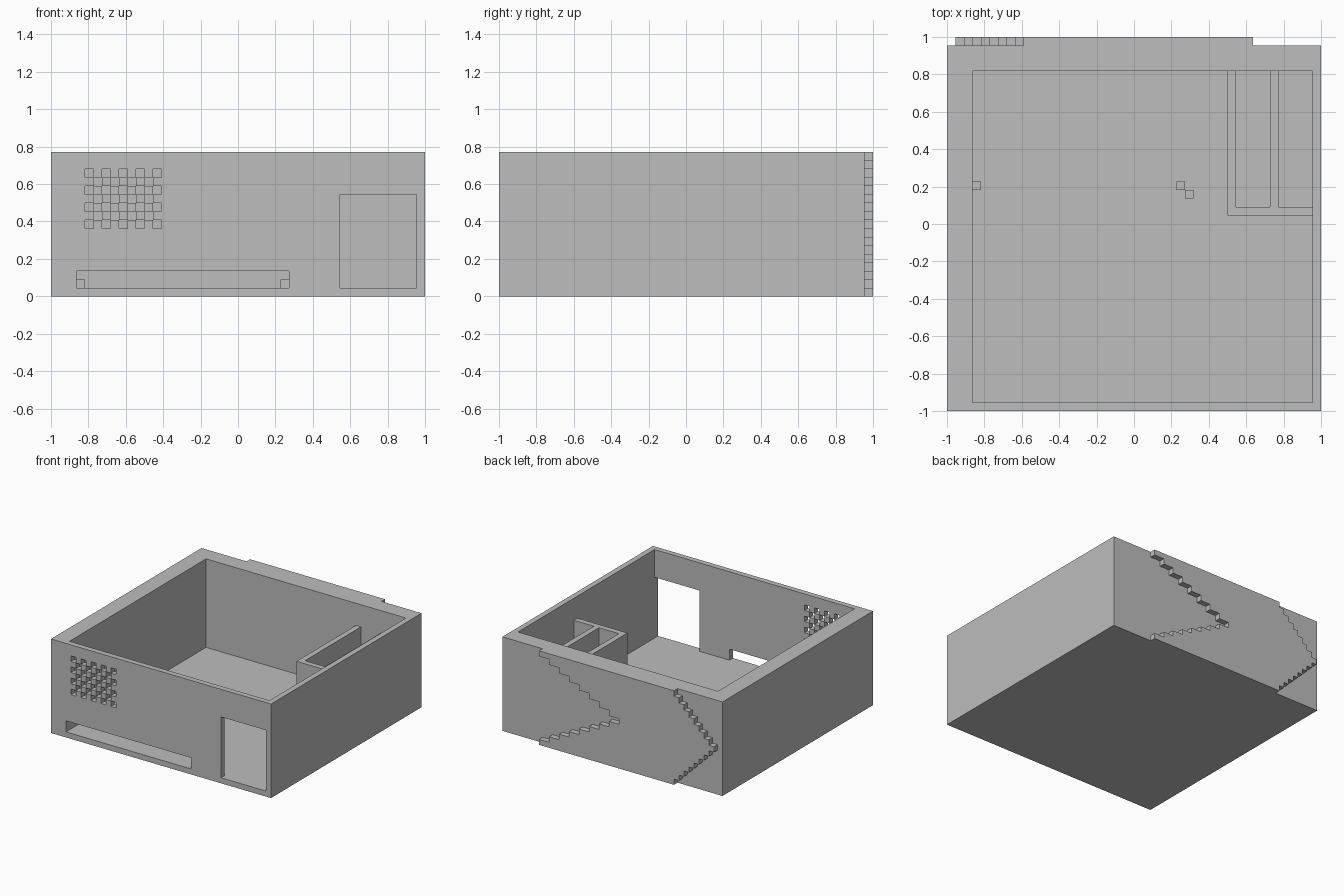
import bpy
import bmesh
from mathutils import Vector

cube = bpy.data.objects.get("Cube")
if cube:
    bpy.data.objects.remove(cube, do_unlink=True)

U = 2 / 44          # one block of the building grid
HEIGHT = 17         # wall height in blocks

grey = bpy.data.materials.new("plain grey")
grey.use_nodes = True
grey.diffuse_color = (0.51, 0.51, 0.51, 1)
grey.node_tree.nodes["Principled BSDF"].inputs["Base Color"].default_value = (0.51, 0.51, 0.51, 1)


def point(i, j, k):
    """Grid corner to model space."""
    return Vector(((i - 22) * U, (j - 22) * U, k * U))


def finish(name, bm):
    bmesh.ops.remove_doubles(bm, verts=bm.verts, dist=1e-5)
    mesh = bpy.data.meshes.new(name)
    bm.to_mesh(mesh)
    bm.free()
    mesh.materials.append(grey)
    obj = bpy.data.objects.new(name, mesh)
    bpy.context.collection.objects.link(obj)
    return obj


def build_cells(name, cuts, solid):
    """Mesh the outer skin of the cells for which solid(i, j, k) holds."""
    bm = bmesh.new()
    sizes = [len(c) - 1 for c in cuts]

    def filled(n):
        inside = all(0 <= n[a] < sizes[a] for a in range(3))
        return inside and solid(*[cuts[a][n[a]] for a in range(3)])

    for i in range(sizes[0]):
        for j in range(sizes[1]):
            for k in range(sizes[2]):
                cell = (i, j, k)
                if not filled(cell):
                    continue
                for axis in range(3):
                    for side in (0, 1):
                        near = list(cell)
                        near[axis] += 2 * side - 1
                        if filled(near):
                            continue
                        b, c = (axis + 1) % 3, (axis + 2) % 3
                        quad = []
                        for db, dc in ((0, 0), (1, 0), (1, 1), (0, 1)):
                            n = list(cell)
                            n[axis] += side
                            n[b] += db
                            n[c] += dc
                            quad.append(bm.verts.new(point(*[cuts[a][n[a]] for a in range(3)])))
                        bm.faces.new(quad if side else quad[::-1])
    return finish(name, bm)


# Open-topped shell: floor, thick back wall, front wall with its openings
def shell_solid(x, y, z):
    if z == 0 or y >= 40:
        return True
    if y == 0:
        doorway = 34 <= x < 43 and z < 12
        low_slot = 3 <= x < 28 and z < 3
        lattice = 4 <= x < 13 and 8 <= z < 15 and (x + z) % 2 == 0
        return not (doorway or low_slot or lattice)
    return x == 0 or x == 43


build_cells("house_shell",
            ([0, 3, *range(4, 14), 28, 34, 43, 44],
             [0, 1, 40, 43],
             [0, 1, 3, *range(8, 13), 13, 14, 15, HEIGHT]),
            shell_solid)

# Two small rooms divided off in the back corner
build_cells("room_partition",
            ([33, 34, 38, 39, 43], [23, 24, 40], [1, 13]),
            lambda x, y, z: y == 23 or x in (33, 38))

# Single blocks on the floor
for n, (x, y) in enumerate(((2, 25), (3, 26), (27, 26), (28, 25))):
    build_cells(f"floor_block_{n + 1}", ([x, x + 1], [y, y + 1], [1, 2]),
                lambda *c: True)

# Stepped chevron panel on the back wall
outline_a, outline_b = [], []
for k in range(HEIGHT):
    step = 8 - abs(k - 8)
    for z in (k, k + 1):
        outline_a.append((9 - step, z))
        outline_b.append((36 - 2 * step, z))

bm = bmesh.new()
strips = list(zip(outline_a, outline_b))
# Front and rear strips, one per row, share corners with the stepped sides
xs = sorted({p[0] for p in outline_a + outline_b})
bm.free()
build_cells("back_chevron", (xs, [43, 44], list(range(HEIGHT + 1))),
            lambda x, y, z: 1 + abs(z - 8) <= x < 20 + 2 * abs(z - 8))
